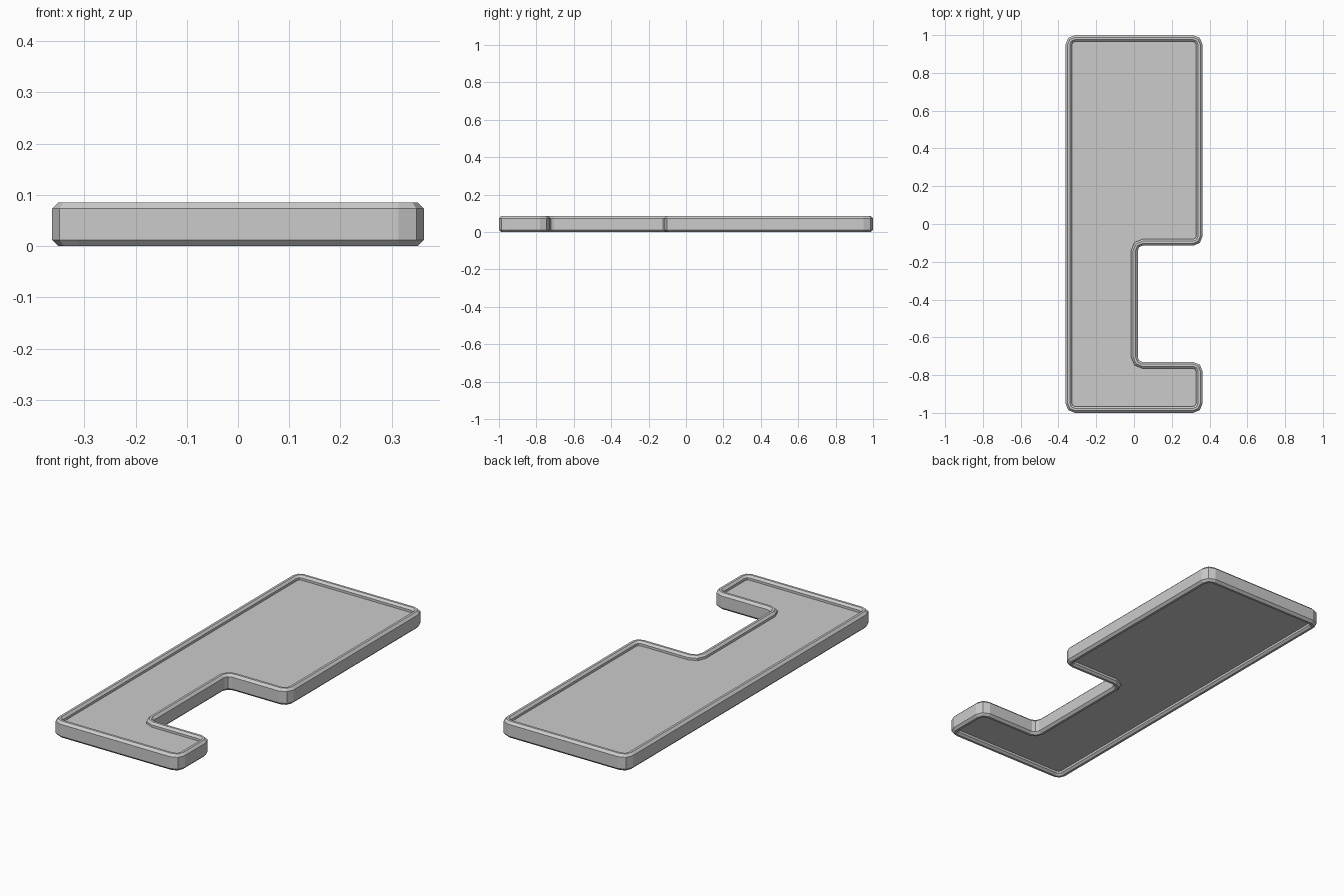
import bpy, bmesh
from math import sin, cos, pi
from mathutils import Vector

if "Cube" in bpy.data.objects:
    bpy.data.objects.remove(bpy.data.objects["Cube"])

W, H = 0.363, 0.085
# Outer outline, counter-clockwise: a slab with a rectangular notch on the right
OUTLINE = [(-W, -1), (W, -1), (W, -0.73), (0.02, -0.73),
           (0.02, -0.115), (W, -0.115), (W, 1), (-W, 1)]
SEG = 2  # facets per rounded corner


def rounded_outline(inset):
    """Outline moved inwards by inset, with concentric rounded corners."""
    pts = [Vector(p) for p in OUTLINE]
    out = []
    for i, p in enumerate(pts):
        a = (p - pts[i - 1]).normalized()
        b = (pts[(i + 1) % len(pts)] - p).normalized()
        convex = a.x * b.y - a.y * b.x > 0
        q = p + inset * (b - a)
        if not convex:
            q = p - inset * (b - a)
        r = max(0.05 - inset, 0.015) if convex else 0.025 + inset
        c = q + r * (b - a)
        for k in range(SEG + 1):
            t = k / SEG * pi / 2
            out.append(c + r * (a * cos(0) * sin(t) - b * cos(t)))
    return out


# Rim cross-section as (inset, z), from the underside panel round to the top panel
PROFILE = [(0.035, 0.022), (0.035, 0.010), (0.024, 0), (0.012, 0), (0, 0.012),
           (0, H - 0.012), (0.012, H), (0.024, H), (0.035, H - 0.010), (0.035, H - 0.022)]

bm = bmesh.new()
rings = [[bm.verts.new((p.x, p.y, z)) for p in rounded_outline(d)] for d, z in PROFILE]
for lo, hi in zip(rings, rings[1:]):
    n = len(lo)
    for i in range(n):
        j = (i + 1) % n
        bm.faces.new((lo[i], lo[j], hi[j], hi[i]))
# Recessed panels, top and bottom
bm.faces.new(rings[-1])
bm.faces.new(rings[0][::-1])
bmesh.ops.recalc_face_normals(bm, faces=bm.faces)

mesh = bpy.data.meshes.new("rimmed_panel")
bm.to_mesh(mesh)
bm.free()
panel = bpy.data.objects.new("rimmed_panel", mesh)
bpy.context.collection.objects.link(panel)
